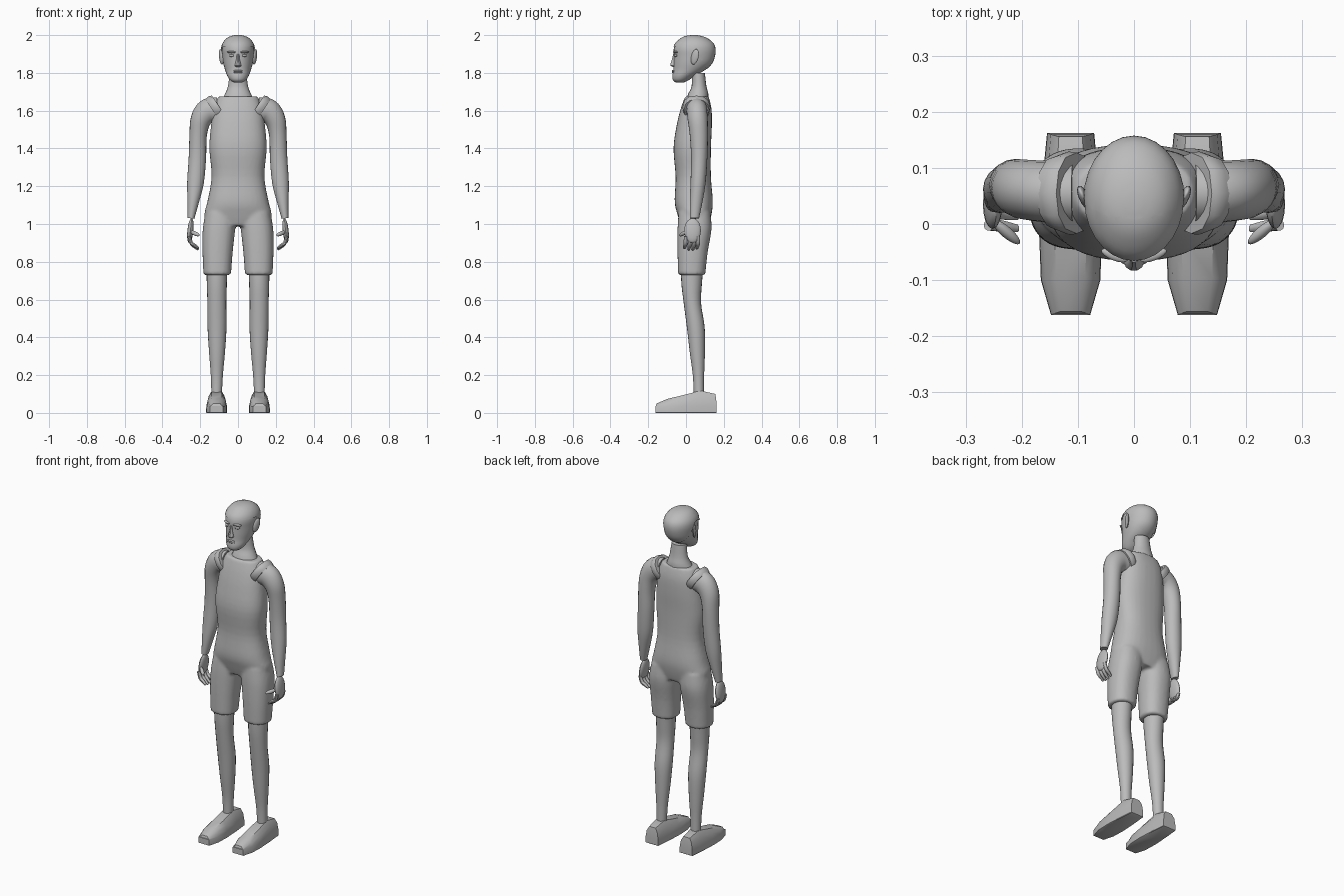
import bpy, bmesh, math
from mathutils import Vector, Matrix

cube = bpy.data.objects.get("Cube")
if cube:
    bpy.data.objects.remove(cube)

grey = bpy.data.materials.new("plain grey")
grey.use_nodes = True
GREY = (0.5, 0.5, 0.5, 1)
grey.diffuse_color = GREY
grey.node_tree.nodes["Principled BSDF"].inputs["Base Color"].default_value = GREY


def finish(name, bm, mirror=False, angle=35):
    bmesh.ops.recalc_face_normals(bm, faces=bm.faces)
    mesh = bpy.data.meshes.new(name)
    bm.to_mesh(mesh)
    bm.free()
    mesh.materials.append(grey)
    ob = bpy.data.objects.new(name, mesh)
    bpy.context.collection.objects.link(ob)
    bpy.ops.object.select_all(action='DESELECT')
    ob.select_set(True)
    bpy.context.view_layer.objects.active = ob
    bpy.ops.object.shade_smooth_by_angle(angle=math.radians(angle))
    if mirror:
        ob.modifiers.new("Mirror", 'MIRROR')
    return ob


def smooth_path(rows, steps):
    """Catmull-Rom interpolation of rows of numbers."""
    out = []
    for i in range(len(rows) - 1):
        a, b, c, d = (Vector(rows[max(0, min(len(rows) - 1, i + k))]) for k in (-1, 0, 1, 2))
        for s in range(steps):
            t = s / steps
            out.append(b + (c - a) * t / 2 + (a * 2 - b * 5 + c * 4 - d) * t * t / 2
                       + (b * 3 - a - c * 3 + d) * t ** 3 / 2)
    return out + [Vector(rows[-1])]


def tube(bm, rows, sides=20, steps=3, power=2.0, follow=False):
    """Loft rows (x, y, z, half width, half depth); follow tilts rings along the path."""
    rows = smooth_path(rows, steps)
    rings = []
    for i, r in enumerate(rows):
        u = Vector((1, 0, 0))
        if follow:
            t = (rows[min(i + 1, len(rows) - 1)] - rows[max(i - 1, 0)])
            u = Vector((-t[2], 0, t[0])).normalized()
        ring = []
        for k in range(sides):
            a = math.tau * k / sides
            c, s = math.cos(a), math.sin(a)
            p = Vector(r[:3]) + u * math.copysign(abs(c) ** (2 / power), c) * r[3]
            p.y += math.copysign(abs(s) ** (2 / power), s) * r[4]
            ring.append(bm.verts.new(p))
        rings.append(ring)
    for lo, hi in zip(rings, rings[1:]):
        for k in range(sides):
            j = (k + 1) % sides
            bm.faces.new((lo[k], lo[j], hi[j], hi[k]))
    bm.faces.new(rings[0])
    bm.faces.new(rings[-1])


def upright(rows):
    """Turn (z, half width, front y, back y) into centred loft rows."""
    return [(0, (f + b) / 2, z, w, (b - f) / 2) for z, w, f, b in rows]


def blob(bm, loc, size, turn=(0, 0, 0)):
    m = Matrix.Translation(loc)
    for axis, angle in zip("XYZ", turn):
        m = m @ Matrix.Rotation(math.radians(angle), 4, axis)
    bmesh.ops.create_uvsphere(bm, u_segments=16, v_segments=10, radius=1,
                              matrix=m @ Matrix.Diagonal((*size, 1)))


# Torso and shorts, fused into one smooth garment
bm = bmesh.new()
tube(bm, upright([(0.99, 0.155, -0.025, 0.12), (1.05, 0.178, -0.045, 0.135), (1.12, 0.162, -0.06, 0.142),
                  (1.25, 0.14, -0.055, 0.132), (1.4, 0.152, -0.066, 0.132), (1.52, 0.143, -0.05, 0.137),
                  (1.61, 0.13, -0.028, 0.135), (1.675, 0.105, -0.005, 0.12)]), 32, 4, 2.4)
for side in (1, -1):
    tube(bm, [(side * x, y, z, w, d) for x, y, z, w, d in (
        (0.11, 0.03, 0.73, 0.073, 0.072), (0.108, 0.035, 0.85, 0.08, 0.08),
        (0.101, 0.045, 0.97, 0.086, 0.09), (0.09, 0.045, 1.06, 0.082, 0.085))], 24, 4, 2.3)
body = finish("shirt_and_shorts", bm)
fuse = body.modifiers.new("Fuse", 'REMESH')
fuse.mode = 'VOXEL'
fuse.voxel_size = 0.009
fuse.use_smooth_shade = True
relax = body.modifiers.new("Relax", 'SMOOTH')
relax.iterations = 4

# Arms, from the shoulder joint down to the wrist
bm = bmesh.new()
tube(bm, [(0.108, 0.055, 1.605, 0.066, 0.058), (0.16, 0.058, 1.597, 0.066, 0.055),
          (0.197, 0.062, 1.55, 0.055, 0.053), (0.211, 0.068, 1.47, 0.046, 0.048),
          (0.215, 0.07, 1.35, 0.046, 0.043), (0.225, 0.064, 1.22, 0.044, 0.04),
          (0.237, 0.054, 1.12, 0.031, 0.034), (0.249, 0.045, 1.03, 0.018, 0.024)],
     20, 4, follow=True)
finish("arm", bm, True)

# Raised straps where the sleeves meet the shirt
bm = bmesh.new()
tube(bm, [(0.102, 0.055, 1.625, 0.066, 0.072), (0.117, 0.055, 1.615, 0.072, 0.074),
          (0.135, 0.056, 1.603, 0.069, 0.066)], 12, 2, 2.3, True)
finish("shoulder_strap", bm, True)

# Palms, fingers and thumbs
bm = bmesh.new()
blob(bm, (0.252, 0.035, 0.965), (0.016, 0.044, 0.066), (0, -6, 0))
finish("palm", bm, True)
bm = bmesh.new()
for i in range(4):
    y = -0.002 + i * 0.022
    low = 0.868 + 0.006 * abs(i - 1.5)
    tube(bm, [(0.259, y, 0.935, 0.009, 0.01), (0.248, y, 0.9, 0.01, 0.011),
              (0.228, y - 0.003, low + 0.008, 0.009, 0.01), (0.208, y - 0.006, low - 0.006, 0.006, 0.007)],
         10, 3, follow=True)
finish("fingers", bm, True)
bm = bmesh.new()
blob(bm, (0.228, -0.014, 0.95), (0.034, 0.01, 0.011), (0, -25, 38))
finish("thumb", bm, True)

# Bare lower legs
bm = bmesh.new()
tube(bm, [(0.112, 0.032, 0.77, 0.055, 0.06), (0.112, 0.03, 0.68, 0.053, 0.054),
          (0.112, 0.034, 0.58, 0.05, 0.046), (0.111, 0.052, 0.45, 0.05, 0.047),
          (0.111, 0.06, 0.32, 0.042, 0.04), (0.112, 0.066, 0.2, 0.032, 0.03),
          (0.113, 0.068, 0.105, 0.028, 0.027)], 20, 4)
finish("lower_leg", bm, True)

# Shoes: outline rings stacked up to a sloping top
outline = [(0.035, -0.162), (0.053, -0.1), (0.056, -0.02), (0.05, 0.08), (0.042, 0.162)]
outline = [(x, y) for x, y in outline] + [(-x, y) for x, y in reversed(outline)]
tops = [(-0.162, 0.05), (-0.1, 0.075), (-0.02, 0.093), (0.08, 0.118), (0.162, 0.1)]
height = dict(tops)
bm = bmesh.new()
rings = []
for wide, long, up in ((0.96, 0.985, 0), (1, 1, 0.02), (0.98, 1, 0.36), (0.84, 0.985, 0.75), (0.5, 0.96, 1)):
    rings.append([bm.verts.new((0.113 + x * wide, y * long, height[y] * up if up != 0.36 else 0.036))
                  for x, y in outline])
n = len(outline)
for lo, hi in zip(rings, rings[1:]):
    for k in range(n):
        bm.faces.new((lo[k], lo[(k + 1) % n], hi[(k + 1) % n], hi[k]))
bm.faces.new(rings[0])
for k in range(4):
    bm.faces.new((rings[-1][k], rings[-1][k + 1], rings[-1][n - 2 - k], rings[-1][n - 1 - k]))
finish("shoe", bm, True, 40)

# Neck
bm = bmesh.new()
tube(bm, upright([(1.655, 0.085, 0.0, 0.118), (1.69, 0.068, 0.012, 0.118), (1.73, 0.053, 0.03, 0.108),
                  (1.8, 0.044, 0.03, 0.1)]), 20, 3)
finish("neck", bm)

# Head and the close cap over it, trimmed above the brow and behind the ears
head_rows = [(1.75, 0.024, -0.055, -0.01), (1.762, 0.042, -0.069, 0.015), (1.785, 0.057, -0.072, 0.05),
             (1.815, 0.068, -0.067, 0.1), (1.85, 0.078, -0.066, 0.135), (1.89, 0.083, -0.065, 0.15),
             (1.925, 0.085, -0.065, 0.153), (1.955, 0.077, -0.054, 0.142), (1.98, 0.057, -0.026, 0.112),
             (1.993, 0.033, 0.0, 0.08), (1.998, 0.008, 0.03, 0.05)]
bm = bmesh.new()
tube(bm, upright(head_rows), 28, 3)
finish("head", bm)

bm = bmesh.new()
tube(bm, upright([(z + (0.002 if z > 1.9 else 0), w + 0.005, f - 0.004, b + 0.004)
                  for z, w, f, b in head_rows]), 28, 3)
brow_at, brow_up = Vector((0, 0, 1.938)), Vector((0, 0.04, 1))
nape_at, nape_up = Vector((0, 0.075, 1.88)), Vector((0, 1, 0.55))
for at, up in ((brow_at, brow_up), (nape_at, nape_up)):
    bmesh.ops.bisect_plane(bm, geom=bm.verts[:] + bm.edges[:] + bm.faces[:], plane_co=at, plane_no=up)
skin = [f for f in bm.faces if (f.calc_center_median() - brow_at).dot(brow_up) < 0
        and (f.calc_center_median() - nape_at).dot(nape_up) < 0]
bmesh.ops.delete(bm, geom=skin, context='FACES')
finish("cap", bm)

# Ears
bm = bmesh.new()
blob(bm, (0.089, 0.047, 1.885), (0.009, 0.021, 0.042), (-14, 8, -22))
finish("ear", bm, True)

# Face: nose, brows, eyes and lips
bm = bmesh.new()
tube(bm, [(0, -0.061, 1.832, 0.012, 0.01), (0, -0.067, 1.84, 0.018, 0.017),
          (0, -0.064, 1.865, 0.01, 0.013), (0, -0.06, 1.9, 0.007, 0.008)], 10, 2)
finish("nose", bm)
bm = bmesh.new()
blob(bm, (0.035, -0.056, 1.91), (0.025, 0.009, 0.006), (0, 0, 22))
finish("brow", bm, True)
bm = bmesh.new()
blob(bm, (0.034, -0.054, 1.892), (0.014, 0.008, 0.007), (0, 0, 20))
finish("eye", bm, True)
bm = bmesh.new()
for z in (1.803, 1.811):
    blob(bm, (0, -0.066, z), (0.024, 0.009, 0.005))
finish("lips", bm)
